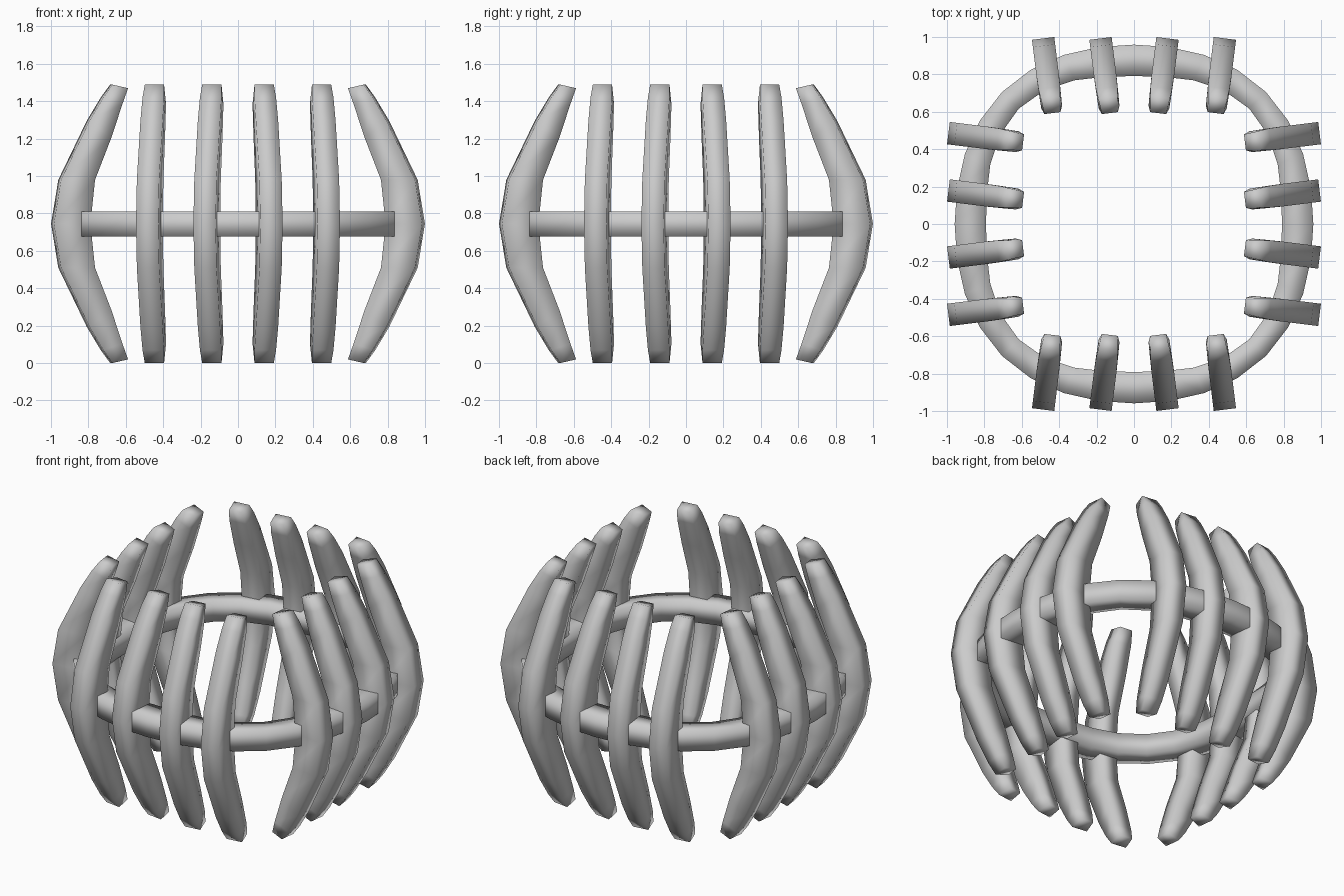
import bpy
from math import sin, cos, pi, atan2, hypot, radians

if "Cube" in bpy.data.objects:
    bpy.data.objects.remove(bpy.data.objects["Cube"])


def make_mesh(name, verts, faces):
    mesh = bpy.data.meshes.new(name)
    mesh.from_pydata(verts, [], faces)
    mesh.shade_smooth()
    obj = bpy.data.objects.new(name, mesh)
    bpy.context.collection.objects.link(obj)
    return obj


def loft(sections, closed):
    """Join four-sided sections into a bar or a closed ring."""
    n = len(sections)
    verts = [v for s in sections for v in s]
    faces = []
    for i in range(n if closed else n - 1):
        a, b = 4 * i, 4 * ((i + 1) % n)
        for k in range(4):
            j = (k + 1) % 4
            faces.append((a + k, a + j, b + j, b + k))
    if not closed:
        faces += [(3, 2, 1, 0), tuple(4 * (n - 1) + k for k in range(4))]
    return verts, faces


MID = 0.744
# Rib profile, upper half: inner reach, inner height, outer reach, outer height,
# inner half width, outer half width
half = [
    (0.795, 0.00, 0.992, 0.00, 0.060, 0.060),
    (0.770, 0.235, 0.953, 0.235, 0.060, 0.060),
    (0.682, 0.46, 0.800, 0.55, 0.058, 0.060),
    (0.622, 0.64, 0.725, 0.675, 0.056, 0.058),
    (0.590, 0.725, 0.675, 0.744, 0.043, 0.052),
]
profile = [(a, -b, c, -d, e, f) for a, b, c, d, e, f in reversed(half[1:])] + half


def rib(name, offset, tilt, turn):
    def place(u, w, z):
        # the rib plane leans slightly away from the side's centre line
        x = cos(tilt) * u - sin(tilt) * w - (cos(tilt) - 1) * 1.0
        y = offset + sin(tilt) * (u - 1.0) + cos(tilt) * w
        return (x * cos(turn) - y * sin(turn), x * sin(turn) + y * cos(turn), MID + z)

    sections = [[place(ui, -wi, zi), place(uo, -wo, zo), place(uo, wo, zo), place(ui, wi, zi)]
                for ui, zi, uo, zo, wi, wo in profile]
    return make_mesh(name, *loft(sections, False))


# Four curved ribs on each of the four sides
for side in range(4):
    for i, off in enumerate((-0.487, -0.18, 0.18, 0.487)):
        tilt = radians(7.1) * (1 if off > 0 else -1)
        rib(f"rib_{side + 1}_{i + 1}", off, tilt, side * pi / 2)

# Slightly squared hoop of rectangular section tying the ribs together
hoop = []
SEG = 32
for i in range(SEG):
    t = 2 * pi * i / SEG
    r = 0.905 - 0.030 * cos(4 * t)
    h = 0.0735 + 0.0105 * cos(4 * t)
    hoop.append([((r + a * h) * cos(t), (r + a * h) * sin(t), MID + b * 0.067)
                 for a, b in ((-1, -1), (-1, 1), (1, 1), (1, -1))])
make_mesh("hoop", *loft(hoop, True))

# Consistent outward normals
import bmesh
for obj in bpy.context.collection.objects:
    bm = bmesh.new()
    bm.from_mesh(obj.data)
    bmesh.ops.recalc_face_normals(bm, faces=bm.faces)
    bm.to_mesh(obj.data)
    bm.free()
